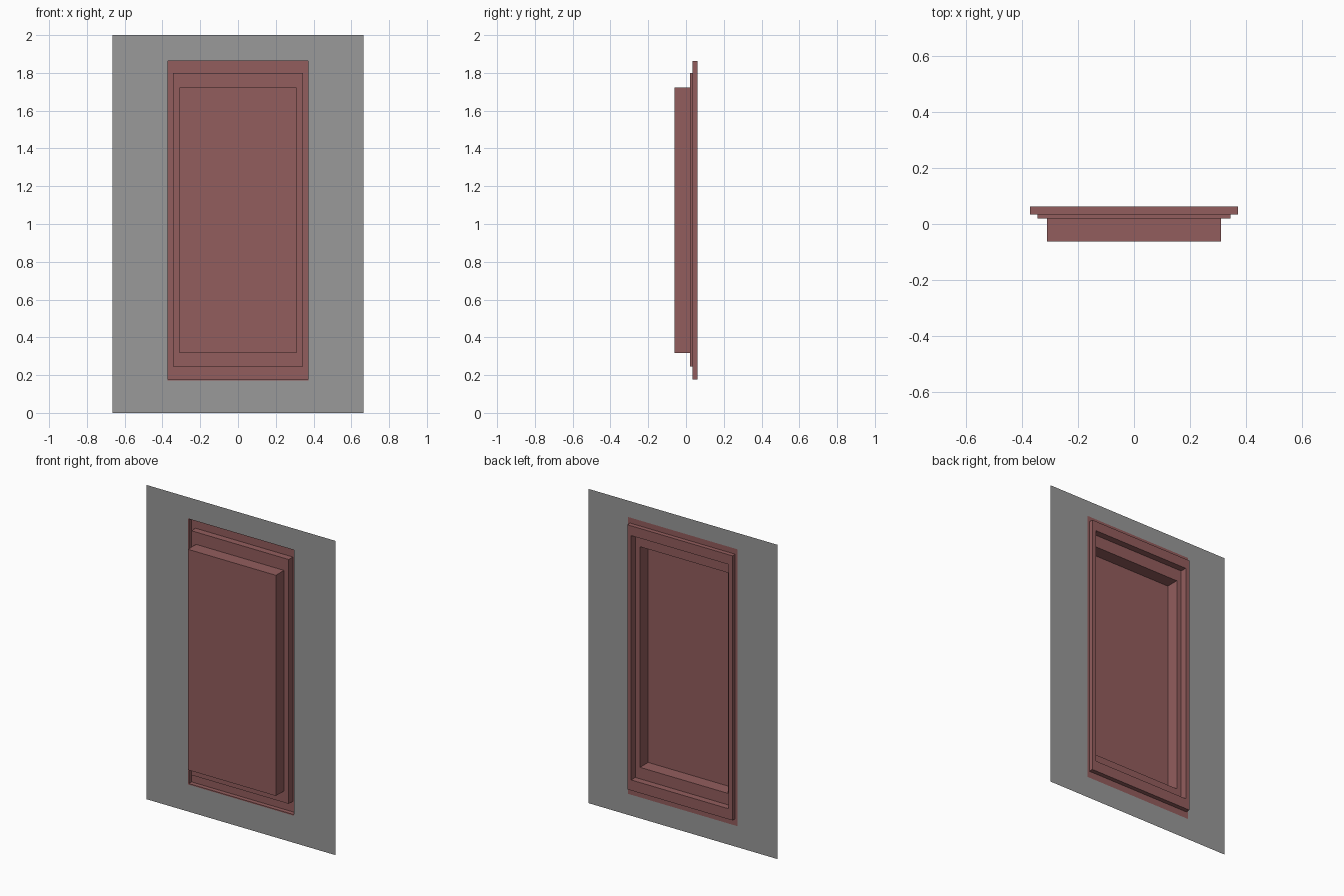
import bpy
import bmesh

if "Cube" in bpy.data.objects:
    bpy.data.objects.remove(bpy.data.objects["Cube"], do_unlink=True)


def make_material(name, color):
    mat = bpy.data.materials.new(name)
    mat.use_nodes = True
    mat.diffuse_color = (*color, 1)
    mat.node_tree.nodes["Principled BSDF"].inputs["Base Color"].default_value = (*color, 1)
    return mat


def stepped_sheet(name, mat, steps, closed):
    """Bridge rectangles (half width, bottom, top, depth) from outside in."""
    bm = bmesh.new()
    loops = []
    for half, low, high, y in steps:
        corners = ((-half, low), (half, low), (half, high), (-half, high))
        loops.append([bm.verts.new((x, y, z)) for x, z in corners])
    for outer, inner in zip(loops, loops[1:]):
        for i in range(4):
            j = (i + 1) % 4
            bm.faces.new((outer[i], outer[j], inner[j], inner[i]))
    if closed:
        bm.faces.new(loops[-1])
    mesh = bpy.data.meshes.new(name)
    bm.to_mesh(mesh)
    bm.free()
    mesh.materials.append(mat)
    obj = bpy.data.objects.new(name, mesh)
    bpy.context.collection.objects.link(obj)
    return obj


grey = make_material("wall grey", (0.32, 0.32, 0.32))
red = make_material("dusty red", (0.29, 0.11, 0.11))

# Thin wall sheet with a rectangular opening
wall_y = 0.032
stepped_sheet("wall_sheet", grey, [
    (0.665, 0, 2, wall_y),
    (0.373, 0.172, 1.866, wall_y),
], closed=False)

# Stepped panel: flange behind the wall, rear channel, ledge, raised box
flange_y, rear_y, ledge_y, front_y = 0.034, 0.062, 0.02, -0.062
rim = (0.37, 0.178, 1.862)
channel = (0.343, 0.245, 1.8)
box = (0.31, 0.318, 1.722)
stepped_sheet("raised_panel", red, [
    (0.385, 0.135, 1.897, flange_y),
    (*rim, flange_y),
    (*rim, rear_y),
    (*channel, rear_y),
    (*channel, ledge_y),
    (*box, ledge_y),
    (*box, front_y),
], closed=True)
